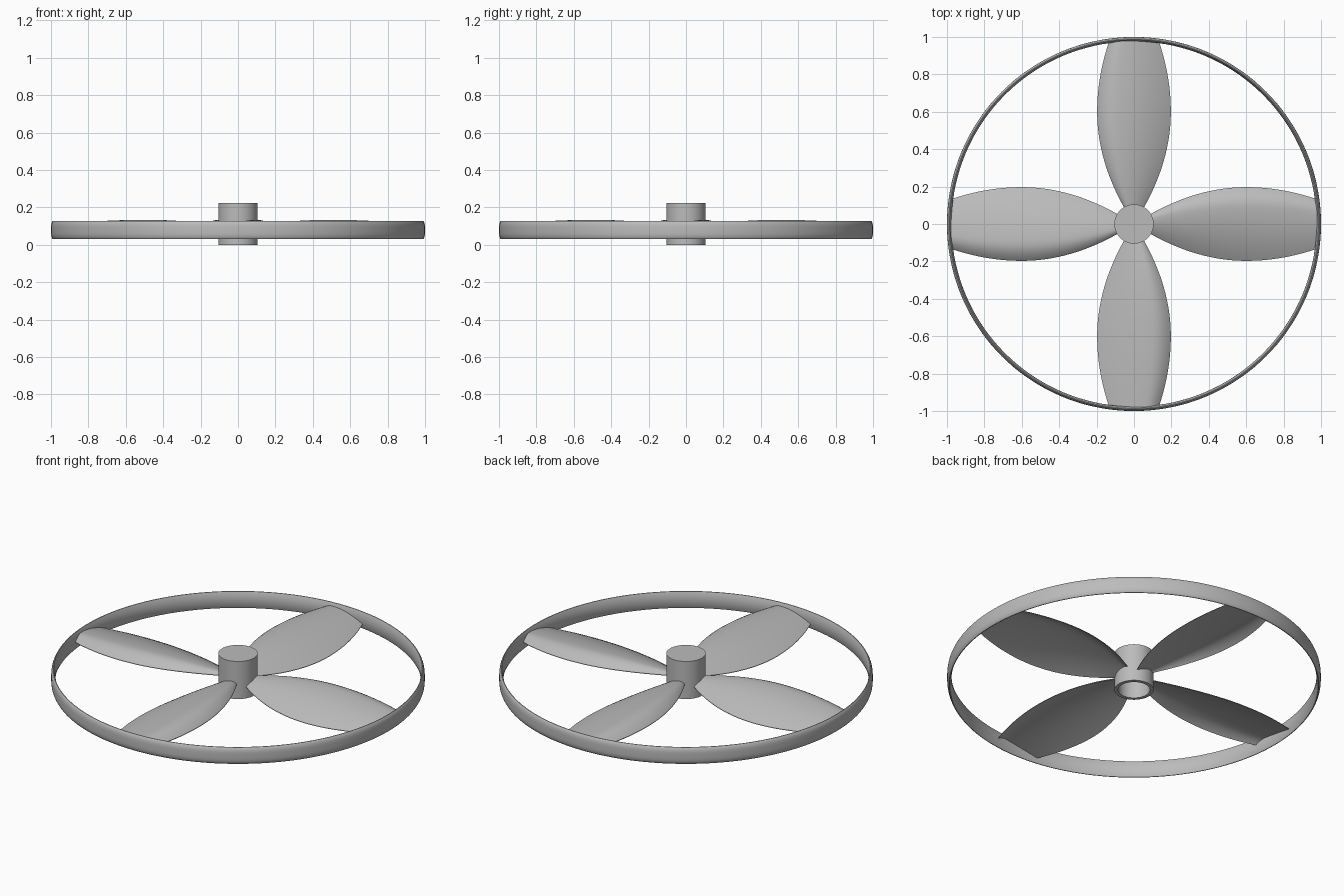
import bpy, math
from math import cos, sin, pi

cube = bpy.data.objects.get("Cube")
if cube:
    bpy.data.objects.remove(cube)

grey = bpy.data.materials.new("plain_grey")
grey.use_nodes = True
colour = (0.5, 0.5, 0.5, 1)
grey.diffuse_color = colour
grey.node_tree.nodes["Principled BSDF"].inputs["Base Color"].default_value = colour


def make_object(name, verts, faces, angle=35):
    mesh = bpy.data.meshes.new(name)
    mesh.from_pydata(verts, [], faces)
    mesh.materials.append(grey)
    obj = bpy.data.objects.new(name, mesh)
    bpy.context.collection.objects.link(obj)
    bpy.ops.object.select_all(action='DESELECT')
    obj.select_set(True)
    bpy.context.view_layer.objects.active = obj
    bpy.ops.object.mode_set(mode='EDIT')
    bpy.ops.mesh.select_all(action='SELECT')
    bpy.ops.mesh.normals_make_consistent(inside=False)
    bpy.ops.object.mode_set(mode='OBJECT')
    bpy.ops.object.shade_smooth_by_angle(angle=math.radians(angle))
    return obj


def lathe(name, profile, steps, closed):
    """Spin a profile of (radius, z) about z; open profiles get end caps."""
    n = len(profile)
    verts = [(r * cos(2 * pi * i / steps), r * sin(2 * pi * i / steps), z)
             for i in range(steps) for r, z in profile]
    faces = []
    for i in range(steps):
        a, b = i * n, (i + 1) % steps * n
        for j in range(n if closed else n - 1):
            k = (j + 1) % n
            faces.append((a + j, b + j, b + k, a + k))
    if not closed:
        for j in (0, n - 1):
            faces.append([i * n + j for i in range(steps)])
    return make_object(name, verts, faces)


# Outer ring: lens section, bulging both outward and inward
ts = [-cos(pi * k / 12) for k in range(13)]
outer = [(0.99 + 0.01 * (1 - t ** 4), 0.079 + 0.049 * t) for t in ts]
inner = [(0.986 - 0.01 * (1 - t * t), 0.079 + 0.049 * t) for t in reversed(ts)]
lathe("outer_ring", outer + inner, 144, True)

# Hub: cup open at the bottom
lathe("hub", [(0.105, 0.222), (0.105, 0), (0.085, 0), (0.085, 0.17)], 64, False)


# Blades: cambered, pitched sections with a drooping leading edge
ROWS, COLS = 32, 24


def section_point(r, s, under):
    half = 0.197 - (0.55 if r < 0.6 else 0.45) * (r - 0.6) ** 2
    tilt = half * (0.3 - 0.13 * r)
    droop = half * 0.2 * max(0, (s - 0.5) / 0.5) ** 2
    z = 0.084 + tilt * s + 0.8 * tilt * (1 - s * s) - droop
    if under:
        z -= 0.003 + 0.012 * (1 - s * s)
    return r, half * s, z


def blade(name, turn):
    verts, faces = [], []
    loop = 2 * (COLS + 1)
    for i in range(ROWS + 1):
        r = 0.09 + 0.892 * i / ROWS
        chord = [-cos(pi * j / COLS) for j in range(COLS + 1)]
        verts += [section_point(r, s, False) for s in chord]
        verts += [section_point(r, s, True) for s in reversed(chord)]
    for i in range(ROWS):
        a, b = i * loop, (i + 1) * loop
        for j in range(loop):
            k = (j + 1) % loop
            faces.append((a + j, b + j, b + k, a + k))
    faces += [list(range(loop)), list(range(ROWS * loop, (ROWS + 1) * loop))]
    obj = make_object(name, verts, faces)
    obj.rotation_euler.z = turn


for index, side in enumerate(("left", "back", "right", "front")):
    blade(side + "_blade", index * pi / 2)
